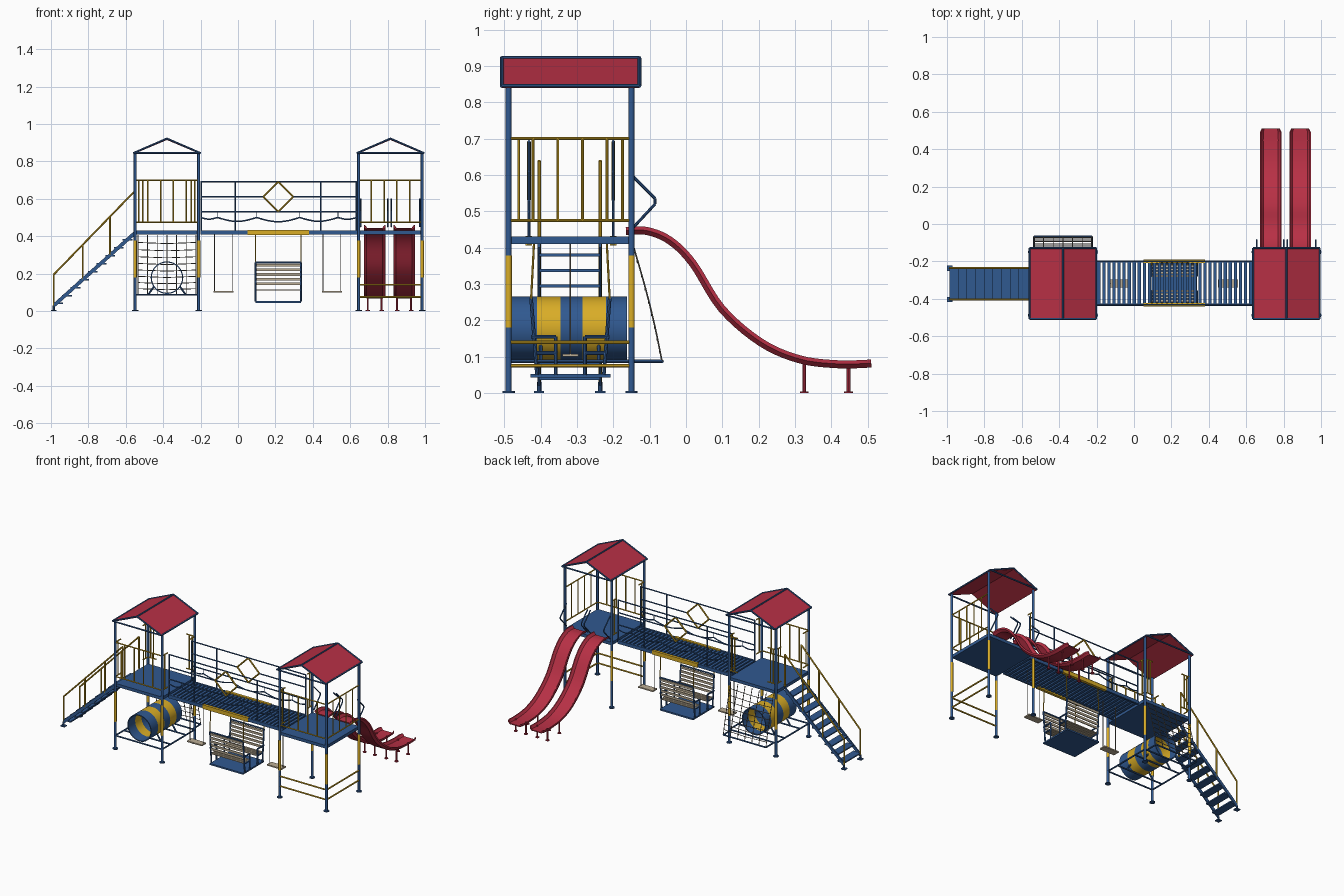
import bpy, bmesh, math
from mathutils import Vector, Matrix

cube = bpy.data.objects.get("Cube")
if cube:
    bpy.data.objects.remove(cube)


def material(name, rgb):
    m = bpy.data.materials.new(name)
    m.use_nodes = True
    m.diffuse_color = (*rgb, 1)
    m.node_tree.nodes["Principled BSDF"].inputs["Base Color"].default_value = (*rgb, 1)
    return m


BLUE = material("blue paint", (.03, .1, .28))
YELLOW = material("yellow paint", (.7, .42, .02))
RED = material("red plastic", (.48, .03, .06))
WOOD = material("pale wood", (.5, .42, .3))
ROPE = material("grey rope", (.16, .15, .13))


def finish(name, mat, bm):
    bmesh.ops.recalc_face_normals(bm, faces=bm.faces)
    mesh = bpy.data.meshes.new(name)
    bm.to_mesh(mesh)
    bm.free()
    mesh.materials.append(mat)
    ob = bpy.data.objects.new(name, mesh)
    bpy.context.collection.objects.link(ob)
    bpy.ops.object.select_all(action='DESELECT')
    ob.select_set(True)
    bpy.context.view_layer.objects.active = ob
    bpy.ops.object.shade_smooth_by_angle(angle=math.radians(40))
    return ob


def tubes(name, mat, paths, r=.005, sides=8):
    """Round bars along straight or bent paths."""
    bm = bmesh.new()
    for path in paths:
        pts = [Vector(p) for p in path]
        for a, b in zip(pts, pts[1:]):
            d = b - a
            rot = d.to_track_quat('Z', 'Y').to_matrix().to_4x4()
            bmesh.ops.create_cone(bm, cap_ends=True, segments=sides, radius1=r, radius2=r,
                                  depth=d.length, matrix=Matrix.Translation((a + b) / 2) @ rot)
    return finish(name, mat, bm)


def boxes(name, mat, items):
    """Boxes given by opposite corners."""
    bm = bmesh.new()
    for lo, hi in items:
        lo, hi = Vector(lo), Vector(hi)
        bmesh.ops.create_cube(bm, size=1, matrix=Matrix.Translation((lo + hi) / 2)
                              @ Matrix.Diagonal((*(hi - lo), 1)))
    return finish(name, mat, bm)


def loft(name, mat, rings, closed=False):
    """Skin between equal rings of points."""
    bm = bmesh.new()
    vs = [[bm.verts.new(p) for p in ring] for ring in rings]
    n = len(vs[0])
    for a, b in zip(vs, vs[1:] + vs[:1] if closed else vs[1:]):
        for i in range(n):
            bm.faces.new((a[i], a[(i + 1) % n], b[(i + 1) % n], b[i]))
    if not closed:
        bm.faces.new(vs[0])
        bm.faces.new(vs[-1])
    return finish(name, mat, bm)


def smooth_path(pts, steps=6):
    p = [Vector(q) for q in pts]
    p = [2 * p[0] - p[1]] + p + [2 * p[-1] - p[-2]]
    out = []
    for a, b, c, d in zip(p, p[1:], p[2:], p[3:]):
        for k in range(steps):
            t = k / steps
            out.append(b + (c - a) * t / 2 + (a - b * 2.5 + c * 2 - d / 2) * t * t
                       + (b * 1.5 - c * 1.5 + (d - a) / 2) * t ** 3)
    return out + [p[-2]]


def spread(a, b, n):
    return [a + (b - a) * i / (n - 1) for i in range(n)]


FRONT, BACK, HALF = -.488, -.15, .17
STAIR_TOWER, SLIDE_TOWER = -.38, .815
DECK, TOP, LOW, EAVE, RIDGE = .43, .7, .475, .845, .922
NEAR, FAR, MID = -.432, -.2, -.318
BR0, BR1, BRC = -.2, .635, .215


def railing(name, a, b, n):
    """Yellow guard panel with n balusters between two plan points."""
    a, b = Vector((*a, 0)), Vector((*b, 0))
    up = Vector((0, 0, 1))
    bars = [(a + up * z, b + up * z) for z in (LOW, TOP)]
    bars += [(a.lerp(b, (i + 1) / (n + 1)) + up * LOW, a.lerp(b, (i + 1) / (n + 1)) + up * TOP)
             for i in range(n)]
    tubes(name, YELLOW, bars, .004)


# Towers: posts, deck, gabled roof and guard panels
for label, cx in (("stair_tower", STAIR_TOWER), ("slide_tower", SLIDE_TOWER)):
    x0, x1 = cx - HALF, cx + HALF
    corners = [(x, y) for x in (x0, x1) for y in (FRONT, BACK)]
    tubes(label + "_posts", BLUE, [((x, y, 0), (x, y, EAVE)) for x, y in corners], .008, 12)
    tubes(label + "_post_sleeves", YELLOW,
          [((x, y, .18), (x, y, .378)) for x, y in corners], .0088, 12)
    tubes(label + "_feet", BLUE, [((x, y, 0), (x, y, .005)) for x, y in corners], .017, 12)
    boxes(label + "_deck", BLUE, [((x0, FRONT, .41), (x1, BACK, DECK))])
    y0, y1, w = -.507, -.128, .178
    for side in (-1, 1):
        e = cx + side * w
        loft(label + "_roof_panel", RED,
             [[(e, y, EAVE), (cx, y, RIDGE), (cx, y, RIDGE - .008), (e, y, EAVE - .006)]
              for y in (y0, y1)])
    frame = [((cx, y0, RIDGE), (cx, y1, RIDGE))]
    for y in (y0, y1):
        frame += [((cx - w, y, EAVE), (cx, y, RIDGE), (cx + w, y, EAVE), (cx - w, y, EAVE))]
    frame += [((cx + s * w, y0, EAVE), (cx + s * w, y1, EAVE)) for s in (-1, 1)]
    tubes(label + "_roof_frame", BLUE, frame, .005)
    railing(label + "_front_guard", (x0, FRONT), (x1, FRONT), 4)
    inner, outer = (x1, x0) if cx < 0 else (x0, x1)
    for x in (inner, outer):
        if x == outer and cx > 0:
            railing(label + "_side_guard", (x, FRONT), (x, BACK), 4)
        else:
            railing(label + "_guard_front_wing", (x, FRONT), (x, NEAR), 1)
            railing(label + "_guard_back_wing", (x, FAR), (x, BACK), 1)
for s in (-1, 1):
    edge = STAIR_TOWER + s * HALF
    railing("net_opening_guard", (edge, BACK), (edge - s * .06, BACK), 2)

# Low bars under the slide tower
lx, rx = SLIDE_TOWER - HALF, SLIDE_TOWER + HALF
tubes("slide_tower_low_bars", YELLOW,
      [((lx, FRONT, z), (rx, FRONT, z), (rx, BACK, z)) for z in (.075, .14)], .005)

# Bridge deck: beams and slats
boxes("bridge_slats", BLUE, [((x - .0085, NEAR, .415), (x + .0085, FAR, .427))
                             for x in spread(BR0 + .012, BR1 - .012, 31)])
boxes("bridge_beams", BLUE, [((BR0, y - .006, .408), (BR1, y + .006, DECK)) for y in (NEAR, FAR)])
boxes("bridge_beam_centres", YELLOW,
      [((.05, y - .009, .406), (.38, y + .009, DECK + .002)) for y in (NEAR, FAR)])

# Bridge railings with a diamond and scalloped lower rope
for y in (NEAR, FAR):
    d = .08
    post_x = (BR0 + .003, -.015, .443, BR1 - .003)
    bars = [((x, y, DECK), (x, y, .692)) for x in post_x]
    bars += [((BR0, y, z), (BR1, y, z)) for z in (.53, .692)]
    bars += [((BR0, y, .61), (BRC - d, y, .61)), ((BRC + d, y, .61), (BR1, y, .61))]
    tubes("bridge_railing", BLUE, bars, .004)
    tubes("bridge_diamond", YELLOW,
          [[(BRC + d * math.cos(a), y, .611 + d * math.sin(a))
            for a in spread(0, math.tau, 5)]], .005)
    knots = [BR0, -.11, .1, .33, .535, BR1]
    rope = []
    for a, b in zip(knots, knots[1:]):
        rope += [(a + (b - a) * t, y, .5 - .1 * (b - a) * math.sin(math.pi * t))
                 for t in spread(0, 1, 9)]
    rope = [p for i, p in enumerate(rope) if i == 0 or p != rope[i - 1]]
    tubes("bridge_scallop_rope", BLUE, [rope], .004, 6)
    tubes("scallop_hangers", BLUE, [((x, y, .53), (x, y, .5)) for x in knots[1:-1]], .002, 6)

# Stairs with stringers, treads and handrails
SY = (-.404, -.236)
sx0, sx1, sz0, sz1 = -.985, -.555, .03, .415
for y in SY:
    loft("stair_stringer", BLUE,
         [[(x, y - .004, z - .014), (x, y + .004, z - .014), (x, y + .004, z + .012),
           (x, y - .004, z + .012)] for x, z in ((sx0, sz0), (sx1, sz1))])
boxes("stair_treads", BLUE,
      [((x - .027, SY[0], z - .004), (x + .025, SY[1], z + .004))
       for x, z in zip(spread(sx0 + .025, sx1 - .035, 9), spread(sz0 + .01, sz1 - .035, 9))])
rails = []
for y in SY:
    rails.append(((sx0, y, .01), (sx0, y, .195), (sx1, y, .638), (sx1, y, DECK)))
    for t in (.36, .7):
        x = sx0 + (sx1 - sx0) * t
        rails.append(((x, y, sz0 + (sz1 - sz0) * t), (x, y, .195 + .443 * t)))
tubes("stair_handrails", YELLOW, rails, .005)
boxes("stair_feet", BLUE, [((sx0 - .015, y - .014, 0), (sx0 + .015, y + .014, .006)) for y in SY])
tubes("stair_legs", BLUE, [((sx0, y, 0), (sx0, y, sz0)) for y in SY], .006)

# Crawl tunnel in alternating bands
edges = (-.482, -.41, -.345, -.285, -.22, -.162)
for i, (a, b) in enumerate(zip(edges, edges[1:])):
    outer_r = .087
    rings = [[(STAIR_TOWER + r * math.cos(t), y, .178 + r * math.sin(t))
              for t in (math.tau * k / 32 for k in range(32))]
             for r, y in ((outer_r, a), (outer_r, b), (outer_r - .006, b), (outer_r - .006, a))]
    loft("tunnel_band", (BLUE, YELLOW)[i % 2], rings, True)

# Tunnel cradle and net frame
x0, x1 = STAIR_TOWER - HALF, STAIR_TOWER + HALF
NET_Y, NET_Z = -.066, .087
cradle = [((x, FRONT, NET_Z), (x, BACK, NET_Z)) for x in (x0, x1)]
cradle += [((x0, y, NET_Z), (x1, y, NET_Z)) for y in (FRONT, -.4, -.24, BACK)]
for y in (-.4, -.24):
    cradle += [((STAIR_TOWER + s * .1, y, NET_Z), (STAIR_TOWER + s * .07, y, .13)) for s in (-1, 1)]
n0, n1 = x0 + .015, x1 - .015
cradle += [((n0, BACK, NET_Z), (n0, NET_Y, NET_Z), (n1, NET_Y, NET_Z), (n1, BACK, NET_Z))]
tubes("tunnel_cradle", BLUE, cradle, .005)

# Climbing net
profile = smooth_path([(0, -.145, .405), (0, -.112, .29), (0, -.086, .185), (0, NET_Y, NET_Z)], 3)
net = [[(x, p.y, p.z) for p in profile] for x in spread(n0, n1, 7)]
net += [[(n0, p.y, p.z), (STAIR_TOWER, p.y, p.z - .006), (n1, p.y, p.z)] for p in profile[1:-1]]
tubes("climbing_net", ROPE, net, .0022, 6)

# Slides, one pair of trough sections with legs
track = smooth_path([(0, -.165, .435), (0, -.11, .435), (0, -.05, .41), (0, .01, .35),
                     (0, .09, .225), (0, .2, .13), (0, .31, .082), (0, .42, .068), (0, .51, .07)], 5)
half_section = [(.75, 0), (1, .012), (1, .022), (.9, .022), (.7, .006)]
section = half_section + [(-u, v) for u, v in reversed(half_section)]
w = .057
for cx in (.731, .888):
    rings = []
    for i, p in enumerate(track):
        t = (track[min(i + 1, len(track) - 1)] - track[max(i - 1, 0)]).normalized()
        normal = Vector((0, -t.z, t.y))
        taper = w * (.85 if i == len(track) - 1 else 1)
        rings.append([p + normal * v + Vector((cx + u * taper, 0, 0)) for u, v in section])
    loft("slide", RED, rings)
    legs = [(cx + s * .037, y) for s in (-1, 1) for y in (.325, .447)]
    tubes("slide_legs", RED, [((x, y, 0), (x, y, .08)) for x, y in legs], .005)
    tubes("slide_feet", RED, [((x, y, 0), (x, y, .004)) for x, y in legs], .012, 12)
tubes("slide_grab_bars", BLUE,
      [((x, BACK, .6), (x, -.085, .535), (x, -.085, .52), (x, BACK, .45))
       for x in (lx + .012, .8, .82, rx - .012)], .004)

# Single swings
for cx in (-.078, .502):
    h = .048
    tubes("swing_ropes", ROPE,
          [((cx + s * h, MID, .415), (cx + s * h, MID, .105)) for s in (-1, 1)], .0022, 6)
    boxes("swing_seat", WOOD, [((cx - h - .006, MID - .022, .1), (cx + h + .006, MID + .022, .108))])

# Facing bench swing: floor, frames, slats and hangers
bx0, bx1 = BRC - .121, BRC + .121
boxes("bench_floor", BLUE, [((bx0, -.428, .043), (bx1, -.208, .053))])
bars, hangers, slats = [], [], []
for s in (-1, 1):
    back, seat, top = MID + s * .092, MID + s * .04, MID + s * .108
    for x in (bx0, bx1):
        bars.append(((x, seat, .05), (x, seat, .155), (x, top, .155)))
        bars.append(((x, back, .05), (x, top, .26)))
        bars.append(((x, seat, .11), (x, back, .11)))
        hangers.append(((x, top, .26), (x, MID + s * .1, .415)))
    bars.append(((bx0, top, .26), (bx1, top, .26)))
    for z in spread(.145, .245, 5):
        y = back + (top - back) * (z - .05) / .21
        slats.append(((bx0, y - .003, z - .007), (bx1, y + .003, z + .007)))
    for y in spread(seat, back, 4):
        slats.append(((bx0, y - .006, .11), (bx1, y + .006, .116)))
tubes("bench_frame", BLUE, bars, .005)
tubes("bench_hangers", YELLOW, hangers, .003)
boxes("bench_slats", WOOD, slats)
